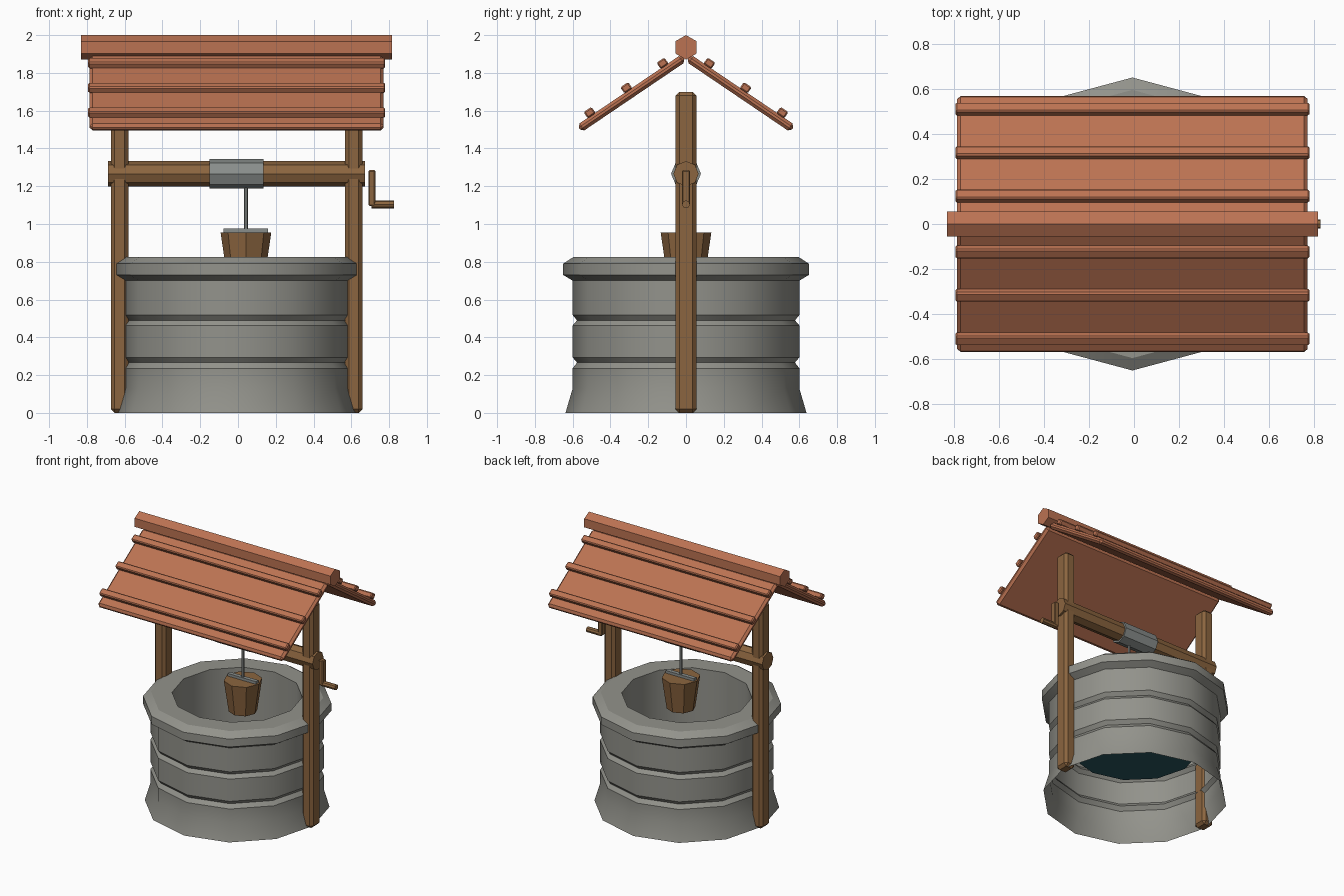
import bpy, bmesh
from math import pi, sin, cos, radians
from mathutils import Matrix, Vector

if "Cube" in bpy.data.objects:
    bpy.data.objects.remove(bpy.data.objects["Cube"])

CX = -0.007  # well axis in x (the crank sticks out to the right)


def mat(name, rgb):
    m = bpy.data.materials.new(name)
    m.diffuse_color = (*rgb, 1)
    m.use_nodes = True
    m.node_tree.nodes["Principled BSDF"].inputs["Base Color"].default_value = m.diffuse_color
    return m


STONE = mat("stone", (0.29, 0.29, 0.26))
WOOD = mat("wood", (0.26, 0.13, 0.05))
TILE = mat("roof_red", (0.50, 0.17, 0.085))
METAL = mat("metal", (0.25, 0.27, 0.26))
WATER = mat("water", (0.02, 0.09, 0.11))


def finish(name, bm, material, smooth=None):
    bmesh.ops.remove_doubles(bm, verts=bm.verts, dist=1e-5)
    bmesh.ops.recalc_face_normals(bm, faces=bm.faces)
    me = bpy.data.meshes.new(name)
    bm.to_mesh(me)
    bm.free()
    me.materials.append(material)
    ob = bpy.data.objects.new(name, me)
    bpy.context.collection.objects.link(ob)
    if smooth:
        bpy.ops.object.select_all(action='DESELECT')
        ob.select_set(True)
        bpy.context.view_layer.objects.active = ob
        bpy.ops.object.shade_smooth_by_angle(angle=radians(smooth))
    return ob


def lathe(name, profile, n, material, loc=(0, 0, 0), along_x=False, smooth=None):
    """Revolve (radius, height) points into an n-sided solid."""
    M = Matrix.Translation(loc)
    if along_x:
        M = M @ Matrix.Rotation(pi / 2, 4, 'Y')
    bm = bmesh.new()
    rings = []
    for r, z in profile:
        if r == 0:
            rings.append([bm.verts.new(M @ Vector((0, 0, z)))] * n)
        else:
            rings.append([bm.verts.new(M @ Vector((r * cos(2 * pi * i / n), r * sin(2 * pi * i / n), z)))
                          for i in range(n)])
    for a, b in zip(rings, rings[1:]):
        for i in range(n):
            j = (i + 1) % n
            bm.faces.new(list(dict.fromkeys((a[i], a[j], b[j], b[i]))))
    return finish(name, bm, material, smooth)


def rod(name, r, half, n, material, loc, along_x=True):
    return lathe(name, [(0, -half), (r, -half), (r, half), (0, half)], n, material, loc, along_x)


def box(name, size, loc, material, bevel=0.0, tilt=0.0):
    bm = bmesh.new()
    M = Matrix.Translation(loc) @ Matrix.Rotation(tilt, 4, 'X') @ Matrix.Diagonal((*size, 1))
    bmesh.ops.create_cube(bm, size=1, matrix=M)
    ob = finish(name, bm, material)
    if bevel:
        b = ob.modifiers.new("bevel", 'BEVEL')
        b.width, b.segments = bevel, 1
    return ob


# Stone wall: open shell with two grooves, a rim and an inner shaft
wall = [(0.638, 0), (0.60, 0.13), (0.60, 0.236), (0.577, 0.266), (0.60, 0.294),
        (0.60, 0.463), (0.577, 0.49), (0.60, 0.518), (0.60, 0.70), (0.65, 0.73),
        (0.65, 0.79), (0.595, 0.826), (0.45, 0.826), (0.45, 0.40)]
lathe("stone_wall", wall, 12, STONE, (CX, 0, 0), smooth=32)
lathe("water", [(0, 0.40), (0.45, 0.40)], 12, WATER, (CX, 0, 0))

# Posts
for side, s in (("left", -1), ("right", 1)):
    box(side + "_post", (0.092, 0.11, 1.70), (CX + s * 0.62, 0, 0.85), WOOD, 0.02)

# Windlass: axle, drum and crank
rod("axle", 0.067, 0.68, 8, WOOD, (CX, 0, 1.266))
rod("drum", 0.079, 0.143, 8, METAL, (CX, 0, 1.266))
box("crank_arm", (0.036, 0.042, 0.19), (0.709, 0, 1.19), WOOD, 0.006)
rod("crank_handle", 0.021, 0.06, 8, WOOD, (0.767, 0, 1.104))

# Rope and bucket
BX = 0.042
rod("rope", 0.010, 0.14, 6, METAL, (BX, 0, 1.09), along_x=False)
lathe("bucket", [(0, 0.72), (0.10, 0.72), (0.134, 0.955), (0, 0.955)], 8, WOOD, (BX, 0, 0))
box("bucket_handle", (0.236, 0.03, 0.03), (BX, 0, 0.96), METAL)

# Roof: two sloped panels with battens, and a ridge beam
SLOPE = radians(34.1)
for side, s in (("front", -1), ("back", 1)):
    down = Vector((0, s * cos(SLOPE), -sin(SLOPE)))
    normal = Vector((0, s * sin(SLOPE), cos(SLOPE)))
    apex = Vector((CX, 0, 1.86))
    box(side + "_roof_panel", (1.556, 0.666, 0.045), apex + down * 0.333 + normal * 0.0225,
        TILE, 0.016, -s * SLOPE)
    for i, y in enumerate((0.124, 0.316, 0.510)):
        d = (y - 0.062 * sin(SLOPE)) / cos(SLOPE)
        box(f"{side}_batten_{i + 1}", (1.572, 0.05, 0.04), apex + down * d + normal * 0.062,
            TILE, 0.007, -s * SLOPE)
rod("ridge_beam", 0.065, 0.823, 6, TILE, (CX, 0, 1.935))
